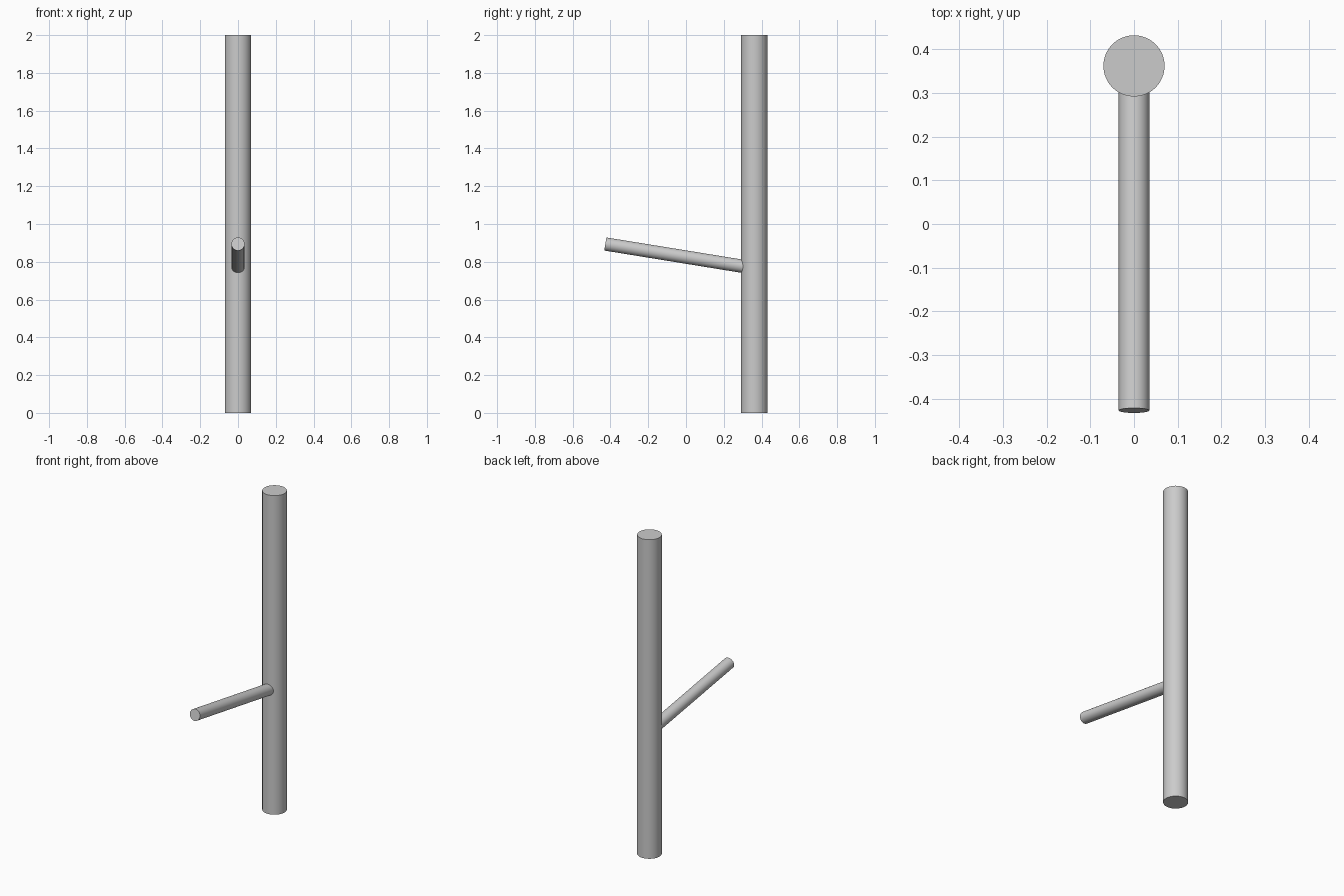
import bpy
import math
from mathutils import Vector

if "Cube" in bpy.data.objects:
    bpy.data.objects.remove(bpy.data.objects["Cube"], do_unlink=True)

# Single grey material
grey = bpy.data.materials.new("plain grey")
grey.use_nodes = True
colour = (0.6, 0.6, 0.6, 1)
grey.diffuse_color = colour
grey.node_tree.nodes["Principled BSDF"].inputs["Base Color"].default_value = colour


def rod(name, start, end, radius):
    """Smooth capped cylinder between two points."""
    start, end = Vector(start), Vector(end)
    axis = end - start
    bpy.ops.mesh.primitive_cylinder_add(
        vertices=64, radius=radius, depth=axis.length, location=(start + end) / 2)
    obj = bpy.context.object
    obj.name = name
    obj.rotation_euler = axis.to_track_quat("Z", "Y").to_euler()
    obj.data.materials.append(grey)
    bpy.ops.object.shade_smooth_by_angle(angle=math.radians(30))
    return obj


# Upright post
post_y = 0.362
rod("post", (0, post_y, 0), (0, post_y, 2), 0.07)

# Slanted peg, rising forward from inside the post
rod("peg", (0, post_y, 0.766), (0, -0.427, 0.894), 0.035)
